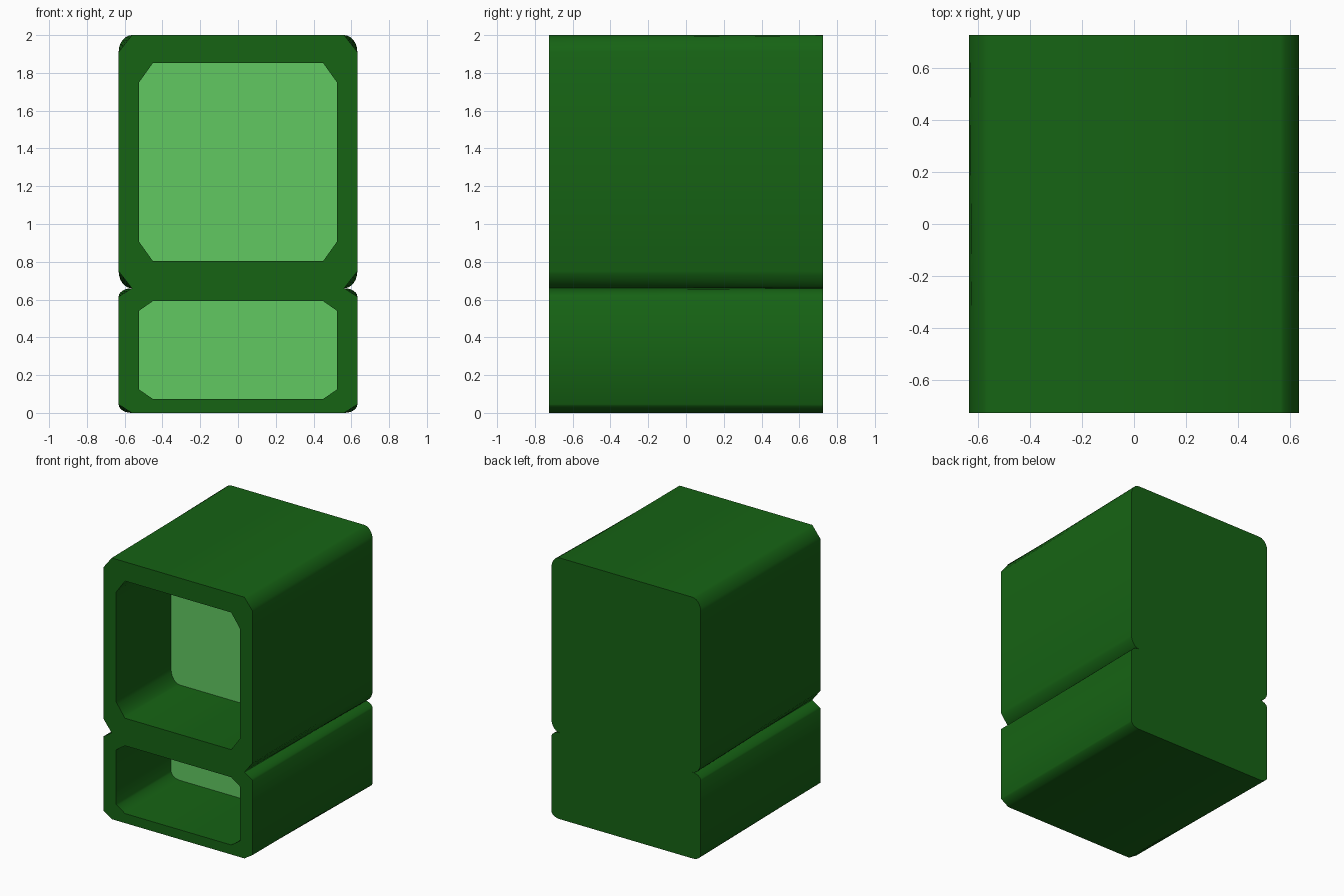
import bpy, bmesh
from math import sin, cos, pi

if "Cube" in bpy.data.objects:
    bpy.data.objects.remove(bpy.data.objects["Cube"])

SEG = 6              # segments per corner
FRONT, BACK = -0.725, 0.725
RECESS = -0.06       # depth of the inner panels


def material(name, rgb):
    m = bpy.data.materials.new(name)
    m.diffuse_color = (*rgb, 1)
    m.use_nodes = True
    m.node_tree.nodes["Principled BSDF"].inputs["Base Color"].default_value = m.diffuse_color
    return m


def loop(hw, z0, z1, rx, rz, y, rounded):
    """Rectangle seen from the front, with chamfered or elliptical corners."""
    corners = [(1, z0 + rz, -pi / 2), (1, z1 - rz, 0),
               (-1, z1 - rz, pi / 2), (-1, z0 + rz, pi)]
    pts = []
    for sx, cz, a0 in corners:
        for i in range(SEG + 1):
            t = i / SEG
            if rounded:
                c, s = cos(a0 + t * pi / 2), sin(a0 + t * pi / 2)
            else:
                c = cos(a0) * (1 - t) + cos(a0 + pi / 2) * t
                s = sin(a0) * (1 - t) + sin(a0 + pi / 2) * t
            pts.append((sx * (hw - rx) + rx * c, y, cz + rz * s))
    return pts


def finish(bm, name, mat):
    me = bpy.data.meshes.new(name)
    bm.to_mesh(me)
    bm.free()
    me.materials.append(mat)
    ob = bpy.data.objects.new(name, me)
    bpy.context.collection.objects.link(ob)


def add_box(bm, outer, inner, skip):
    """Open-fronted box; chamfered in front, blending to rounded behind."""
    def ring(args, y, rounded):
        return [bm.verts.new(p) for p in loop(*args, y, rounded)]
    of, ob = ring(outer, FRONT, False), ring(outer, BACK, True)
    nf, nb = ring(inner, FRONT, False), ring(inner, RECESS, True)
    n = len(of)
    for i in range(n):
        j = (i + 1) % n
        bm.faces.new((of[i], of[j], nf[j], nf[i]))
        walls = [bm.faces.new((nf[i], nf[j], nb[j], nb[i]))]
        if i != skip:      # no wall where the two boxes join
            walls.append(bm.faces.new((of[i], ob[i], ob[j], of[j])))
        for f in walls:
            f.smooth = True
    bm.faces.new(ob[::-1])
    for r in (of, ob, nf, nb):
        for i in range(n):
            e = bm.edges.get((r[i], r[(i + 1) % n]))
            if e:
                e.smooth = False


dark = material("dark_green", (0.008, 0.125, 0.007))
light = material("light_green", (0.12, 0.58, 0.12))

# half width, bottom, top, corner width, corner height
upper_out, upper_in = (0.632, 0.66, 2.0, 0.07, 0.09), (0.525, 0.803, 1.853, 0.075, 0.105)
lower_out, lower_in = (0.632, 0.0, 0.66, 0.07, 0.045), (0.525, 0.073, 0.592, 0.075, 0.052)

# Housing: two stacked boxes
bm = bmesh.new()
add_box(bm, upper_out, upper_in, 4 * (SEG + 1) - 1)
add_box(bm, lower_out, lower_in, 2 * (SEG + 1) - 1)
finish(bm, "housing", dark)

# Recessed panels
for name, dims in (("upper_panel", upper_in), ("lower_panel", lower_in)):
    bm = bmesh.new()
    bm.faces.new([bm.verts.new(p) for p in loop(*dims, RECESS, True)])
    finish(bm, name, light)
